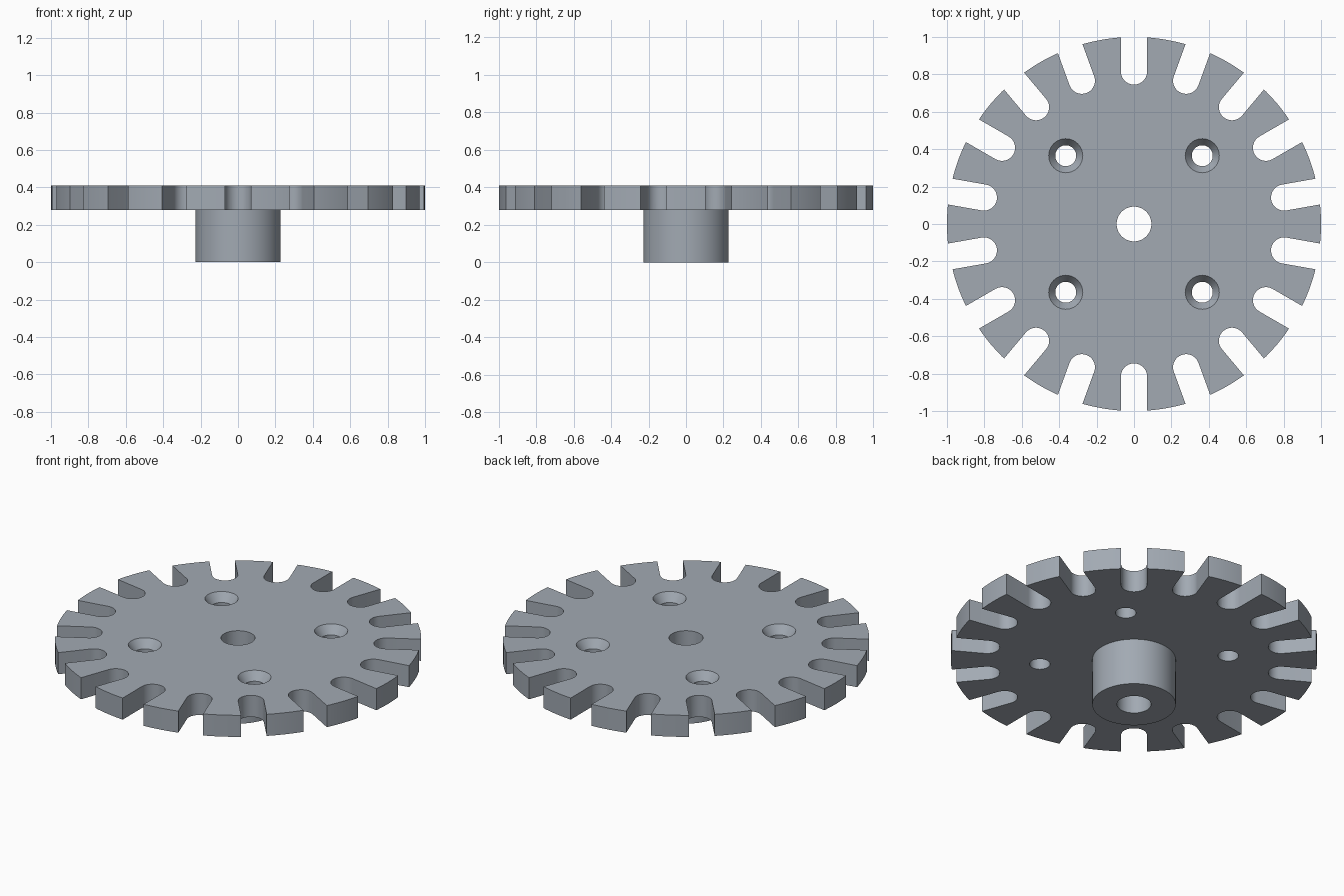
import bpy
import bmesh
from math import cos, sin, pi, radians
from mathutils import Matrix

cube = bpy.data.objects.get("Cube")
if cube:
    bpy.data.objects.remove(cube, do_unlink=True)

# Dimensions
PLATE_Z, TOP_Z = 0.28, 0.41
HUB_R, BORE_R = 0.228, 0.093
SLOTS, SLOT_R, SLOT_CENTRE = 18, 0.07, 0.815
HOLE_POS, HOLE_R, SINK_R, SINK_DEPTH = 0.365, 0.056, 0.091, 0.05

steel = bpy.data.materials.new("steel grey")
steel.use_nodes = True
colour = (0.36, 0.40, 0.45, 1)
steel.diffuse_color = colour
steel.node_tree.nodes["Principled BSDF"].inputs["Base Color"].default_value = colour


def lathe(bm, profile, segments, x=0, y=0):
    """Closed solid turned from (radius, z) rings, bottom to top."""
    rings = [[bm.verts.new((x + r * cos(2 * pi * i / segments),
                            y + r * sin(2 * pi * i / segments), z))
              for i in range(segments)] for r, z in profile]
    bm.faces.new(rings[0][::-1])
    bm.faces.new(rings[-1])
    for low, high in zip(rings, rings[1:]):
        for i in range(segments):
            j = (i + 1) % segments
            bm.faces.new((low[i], low[j], high[j], high[i]))


def slot(bm, angle):
    """Round-ended radial slot, open past the rim."""
    outline = [(1.2, -SLOT_R), (1.2, SLOT_R)]
    outline += [(SLOT_CENTRE + SLOT_R * cos(a), SLOT_R * sin(a))
                for a in (pi / 2 + pi * i / 20 for i in range(21))]
    turn = Matrix.Rotation(angle, 4, 'Z')
    face = bm.faces.new([bm.verts.new(turn @ Matrix.Translation((x, y, PLATE_Z - 0.1)).translation)
                         for x, y in outline])
    out = bmesh.ops.extrude_face_region(bm, geom=[face])
    bmesh.ops.translate(bm, vec=(0, 0, TOP_Z - PLATE_Z + 0.2),
                        verts=[v for v in out["geom"] if isinstance(v, bmesh.types.BMVert)])


def make_object(name, bm):
    bmesh.ops.recalc_face_normals(bm, faces=bm.faces)
    mesh = bpy.data.meshes.new(name)
    bm.to_mesh(mesh)
    bm.free()
    mesh.materials.append(steel)
    obj = bpy.data.objects.new(name, mesh)
    bpy.context.collection.objects.link(obj)
    return obj


# Plate and hub turned as one solid
bm = bmesh.new()
lathe(bm, [(HUB_R, 0), (HUB_R, PLATE_Z), (1, PLATE_Z), (1, TOP_Z)], 144)
wheel = make_object("slotted_wheel", bm)

# Rim slots
bm = bmesh.new()
for i in range(SLOTS):
    slot(bm, radians(90) + 2 * pi * i / SLOTS)
slot_cutter = make_object("slot_cutter", bm)

# Central bore and four countersunk screw holes
bm = bmesh.new()
lathe(bm, [(BORE_R, -0.1), (BORE_R, TOP_Z + 0.1)], 48)
for sx in (-1, 1):
    for sy in (-1, 1):
        lathe(bm, [(HOLE_R, PLATE_Z - 0.1), (HOLE_R, TOP_Z - SINK_DEPTH),
                   (SINK_R, TOP_Z), (SINK_R, TOP_Z + 0.1)],
              40, sx * HOLE_POS, sy * HOLE_POS)
hole_cutter = make_object("hole_cutter", bm)

# Cut, bake and discard the cutters
bpy.context.view_layer.objects.active = wheel
wheel.select_set(True)
for cutter in (slot_cutter, hole_cutter):
    cutter.hide_render = True
    mod = wheel.modifiers.new(cutter.name, 'BOOLEAN')
    mod.operation = 'DIFFERENCE'
    mod.solver = 'EXACT'
    mod.object = cutter
    bpy.ops.object.modifier_apply(modifier=mod.name)
    bpy.data.objects.remove(cutter, do_unlink=True)

bpy.ops.object.shade_smooth_by_angle(angle=radians(30))
